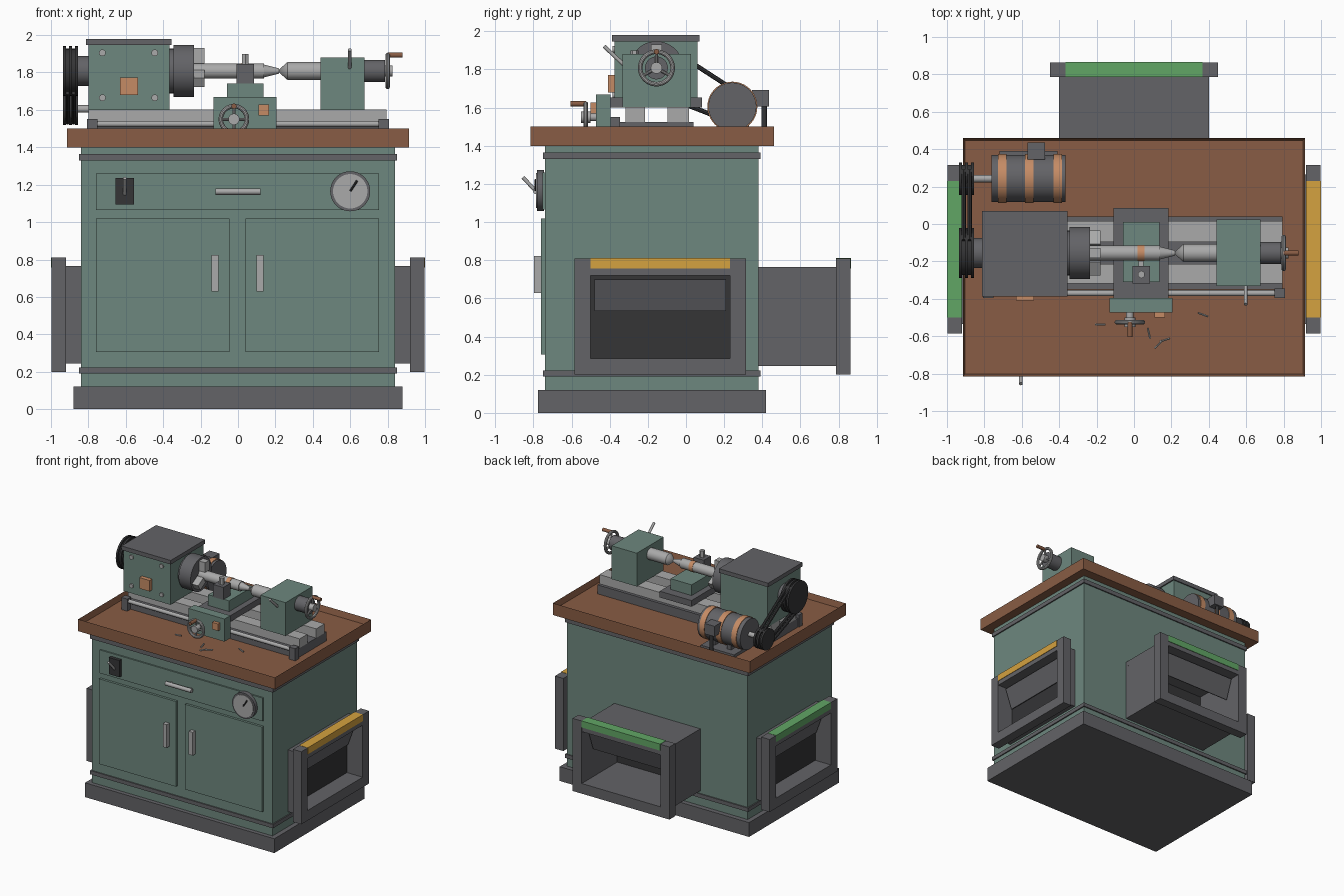
import bpy, bmesh, math
from mathutils import Vector, Matrix

old = bpy.data.objects.get("Cube")
if old:
    bpy.data.objects.remove(old, do_unlink=True)


def material(name, rgb):
    m = bpy.data.materials.new(name)
    m.use_nodes = True
    m.diffuse_color = (*rgb, 1)
    m.node_tree.nodes["Principled BSDF"].inputs["Base Color"].default_value = (*rgb, 1)
    return m


TEAL = material("teal paint", (0.155, 0.245, 0.21))
GREY = material("dark grey metal", (0.125, 0.125, 0.135))
WOOD = material("brown wood", (0.25, 0.108, 0.058))
STEEL = material("light steel", (0.40, 0.40, 0.40))
BLACK = material("charcoal", (0.035, 0.035, 0.037))
COPPER = material("copper", (0.56, 0.26, 0.13))
YELLOW = material("yellow paint", (0.66, 0.36, 0.05))
GREEN = material("green paint", (0.12, 0.38, 0.13))
made = []


def finish(name, bm, mat):
    mesh = bpy.data.meshes.new(name)
    bm.to_mesh(mesh)
    bm.free()
    ob = bpy.data.objects.new(name, mesh)
    bpy.context.collection.objects.link(ob)
    mesh.materials.append(mat)
    made.append(ob)
    return ob


def box(name, x, y, z, mat, place=None, recess=None):
    """Box from (low, high) pairs; recess = (rim width, depth) sinks the top."""
    bm = bmesh.new()
    bmesh.ops.create_cube(bm, size=1)
    for v in bm.verts:
        v.co = [r[0] if c < 0 else r[1] for c, r in zip(v.co, (x, y, z))]
    if recess:
        bm.normal_update()
        top = [f for f in bm.faces if f.normal.z > 0.9]
        bmesh.ops.inset_individual(bm, faces=top, thickness=recess[0], depth=-recess[1])
    if place:
        bm.transform(place)
    return finish(name, bm, mat)


def rod(name, a, b, r, mat, r2=None, sides=32):
    """Round bar or cone from point a to point b."""
    a, b = Vector(a), Vector(b)
    bm = bmesh.new()
    bmesh.ops.create_cone(bm, cap_ends=True, segments=sides, radius1=r,
                          radius2=r if r2 is None else r2, depth=(b - a).length)
    turn = (b - a).to_track_quat('Z', 'Y').to_matrix().to_4x4()
    bm.transform(Matrix.Translation((a + b) / 2) @ turn)
    return finish(name, bm, mat)


def handwheel(name, centre, axis, radius, spokes):
    centre, axis = Vector(centre), Vector(axis)
    turn = axis.to_track_quat('Z', 'Y')
    bpy.ops.mesh.primitive_torus_add(location=centre, rotation=turn.to_euler(),
                                     major_radius=radius, minor_radius=0.012,
                                     major_segments=40, minor_segments=10)
    rim = bpy.context.object
    rim.name = name + "_rim"
    rim.data.materials.append(STEEL)
    made.append(rim)
    rod(name + "_hub", centre - axis * 0.025, centre + axis * 0.025, 0.03, STEEL)
    up = Vector((0, 0, 1))
    for i in range(spokes):
        d = Matrix.Rotation(math.tau * i / spokes, 3, axis) @ up
        rod(f"{name}_spoke_{i}", centre, centre + d * radius, 0.008, STEEL, sides=10)
    grip = centre + up * radius
    rod(name + "_grip", grip, grip + axis * 0.08, 0.014, COPPER if radius < 0 else WOOD, sides=16)


# Cabinet
box("plinth", (-.88, .88), (-.775, .42), (0, .12), GREY)
box("cabinet_body", (-.84, .84), (-.74, .38), (.12, 1.4), TEAL)
for name, z in (("lower_trim", (.19, .222)), ("upper_trim", (1.33, 1.365))):
    box(name, (-.85, .85), (-.75, .39), z, GREY)
box("tray_top", (-.915, .915), (-.815, .46), (1.4, 1.5), WOOD, recess=(.018, .05))

# Doors, drawer and their pulls
box("drawer_front", (-.76, .755), (-.752, -.735), (1.065, 1.26), TEAL)
rod("drawer_pull", (-.12, -.785, 1.163), (.12, -.785, 1.163), .017, STEEL, sides=12)
for x in (-.09, .09):
    rod("drawer_pull_post", (x, -.79, 1.163), (x, -.75, 1.163), .01, STEEL, sides=10)
for side, x0, x1, hx in (("right", -.76, -.045, -.123), ("left", .04, .755, .118)):
    box(side + "_door", (x0, x1), (-.76, -.735), (.305, 1.02), TEAL)
    box(side + "_door_pull", (hx - .018, hx + .018), (-.797, -.76), (.628, .823), STEEL)

# Switch and gauge
box("switch_box", (-.655, -.555), (-.78, -.745), (1.095, 1.235), BLACK)
rod("switch_lever", (-.605, -.775, 1.15), (-.605, -.855, 1.235), .01, STEEL, sides=12)
rod("gauge_rim", (.6, -.745, 1.165), (.6, -.782, 1.165), .107, GREY, sides=48)
rod("gauge_face", (.6, -.78, 1.165), (.6, -.787, 1.165), .092, STEEL, sides=48)
rod("gauge_needle", (.6, -.788, 1.165), (.637, -.788, 1.222), .006, BLACK, sides=8)


# Hooded ports on three sides, built facing local +y
def port(name, x, y, degrees, sleeve, paint):
    place = Matrix.Translation((x, y, 0)) @ Matrix.Rotation(math.radians(degrees), 4, 'Z')
    front = sleeve + .078

    def part(label, px, py, pz, mat):
        box(f"{name}_{label}", px, py, pz, mat, place)

    part("back_panel", (-.37, .37), (0, .012), (.27, .74), BLACK)
    part("sleeve_floor", (-.4, .4), (0, sleeve), (.245, .285), GREY)
    part("sleeve_roof", (-.4, .4), (0, sleeve), (.72, .765), GREY)
    for s in (-1, 1):
        part("sleeve_side", sorted((s * .365, s * .4)), (0, sleeve), (.285, .72), GREY)
        part("frame_post", sorted((s * .365, s * .45)), (sleeve, front), (.2, .81), GREY)
    part("frame_sill", (-.365, .365), (sleeve, front), (.2, .285), GREY)
    part("frame_lintel", (-.365, .365), (sleeve, front - .002), (.72, .757), GREY)
    part("colour_bar", (-.365, .365), (sleeve, front + .002), (.757, .812), paint)
    tilt = place @ Matrix.Translation((0, sleeve + .01, .7)) @ Matrix.Rotation(-.35, 4, 'X')
    box(name + "_flap", (-.345, .345), (-.006, .006), (-.175, 0), GREY, tilt)


port("right_side_port", .84, -.135, -90, .08, YELLOW)
port("left_side_port", -.84, -.135, 90, .08, GREEN)
port("back_port", 0, .38, 0, .405, GREEN)

# Lathe bed and lead screw
AY, AZ = -.155, 1.808
box("bed_base", (-.8, .795), (-.35, .04), (1.45, 1.525), GREY)
for name, y in (("front_way", (-.317, -.215)), ("back_way", (-.097, .015))):
    box(name, (-.8, .795), y, (1.525, 1.602), STEEL)
rod("lead_screw", (-.78, -.37, 1.525), (.78, -.37, 1.525), .016, STEEL, sides=16)
for x in (-.78, .78):
    box("screw_bracket", (x - .028, x + .028), (-.395, -.345), (1.45, 1.552), GREY)

# Headstock
box("headstock", (-.8, -.365), (-.375, .06), (1.6, 1.948), TEAL)
box("headstock_lid", (-.812, -.355), (-.387, .07), (1.946, 1.98), GREY)
for x in (-.725, -.445):
    for z in (1.665, 1.905):
        rod("headstock_screw", (x, -.37, z), (x, -.385, z), .018, STEEL, sides=16)
box("headstock_plate", (-.63, -.535), (-.41, -.37), (1.68, 1.772), COPPER)
rod("spindle_collar", (-.37, AY, AZ), (-.34, AY, AZ), .12, GREY)
rod("chuck", (-.345, AY, AZ), (-.235, AY, AZ), .14, GREY, sides=48)
for i in range(3):
    turn = Matrix.Translation((0, AY, AZ)) @ Matrix.Rotation(math.tau * i / 3, 4, 'X')
    box("chuck_jaw", (-.24, -.178), (-.028, .028), (.04, .122), STEEL, turn)
rod("spindle_tail", (-.87, AY, AZ), (-.79, AY, AZ), .08, GREY)

# Workpiece
rod("workpiece", (-.235, AY, AZ), (.14, AY, AZ), .041, STEEL)
rod("workpiece_end", (.14, AY, AZ), (.22, AY, AZ), .034, STEEL, r2=.014)
rod("workpiece_band", (.02, AY, AZ), (.056, AY, AZ), .044, COPPER)

# Carriage
box("saddle", (-.11, .185), (-.395, .085), (1.6, 1.652), GREY)
box("cross_slide", (-.06, .135), (-.31, .01), (1.65, 1.742), TEAL)
box("apron", (-.13, .205), (-.472, -.395), (1.48, 1.67), TEAL)
box("apron_plate", (.11, .165), (-.5, -.47), (1.57, 1.628), COPPER)
box("tool_post", (-.008, .086), (-.318, -.225), (1.74, 1.845), GREY)
rod("tool_post_bolt", (.039, -.27, 1.845), (.039, -.27, 1.9), .021, STEEL, sides=6)
box("cutting_tool", (.025, .05), (-.24, -.19), (1.79, 1.815), STEEL)
rod("apron_shaft", (-.022, -.46, 1.55), (-.022, -.53, 1.55), .02, STEEL)
handwheel("apron_wheel", (-.022, -.525, 1.55), (0, -1, 0), .07, 4)

# Tailstock
box("tailstock", (.44, .675), (-.332, .025), (1.6, 1.88), TEAL)
rod("live_centre", (.21, AY, AZ), (.265, AY, AZ), 0, STEEL, r2=.048)
rod("quill", (.265, AY, AZ), (.45, AY, AZ), .048, STEEL)
rod("tailstock_barrel", (.67, AY, AZ), (.785, AY, AZ), .06, GREY)
rod("tailstock_lever", (.597, -.32, 1.82), (.597, -.43, 1.922), .01, STEEL, sides=12)
handwheel("tailstock_wheel", (.8, AY, AZ), (1, 0, 0), .085, 3)

# Motor
MY, MZ = .243, 1.605
rod("motor_body", (-.762, MY, MZ), (-.365, MY, MZ), .126, GREY, sides=40)
for x in (-.705, -.56, -.408):
    rod("motor_band", (x - .023, MY, MZ), (x + .023, MY, MZ), .131, COPPER, sides=40)
rod("motor_shaft", (-.87, MY, MZ), (-.76, MY, MZ), .02, STEEL)
box("motor_base", (-.72, -.41), (.12, .39), (1.45, 1.475), GREY)
for x in (-.63, -.48):
    box("motor_foot", (x - .02, x + .02), (.16, .33), (1.47, 1.55), GREY)
box("junction_box", (-.57, -.477), (.345, .435), (1.605, 1.692), GREY)
rod("conduit", (-.525, .41, 1.45), (-.525, .41, 1.61), .015, BLACK, sides=12)

# Pulleys and belt
for name, y, z, r in (("spindle_pulley", AY, AZ, .133), ("motor_pulley", MY, MZ, .087)):
    for i in range(5):
        x = -.935 + i * .016
        rod(name, (x, y, z), (x + .016, y, z), r - .014 * (i % 2), BLACK, sides=40)
dy, dz = MY - AY, MZ - AZ
lean, spread = math.atan2(dz, dy), math.acos(.046 / math.hypot(dy, dz))
for s in (-1, 1):
    c, n = math.cos(lean + s * spread), math.sin(lean + s * spread)
    for x in (-.911, -.879):
        rod("belt", (x, AY + .124 * c, AZ + .124 * n), (x, MY + .078 * c, MZ + .078 * n),
            .012, BLACK, sides=8)

# Loose metal chips on the tray
for x, y, a in ((-.18, -.537, 0), (.08, -.585, 1.8), (.13, -.645, .8), (.165, -.62, .3), (.37, -.485, 2.8)):
    d = Vector((math.cos(a), math.sin(a), .1)) * .028
    p = Vector((x, y, 1.458))
    rod("metal_chip", p - d, p + d, .006, STEEL, sides=6)

# Smooth round parts while keeping corners sharp
bpy.ops.object.select_all(action='DESELECT')
for ob in made:
    ob.select_set(True)
bpy.context.view_layer.objects.active = made[0]
bpy.ops.object.shade_smooth_by_angle(angle=math.radians(35))
